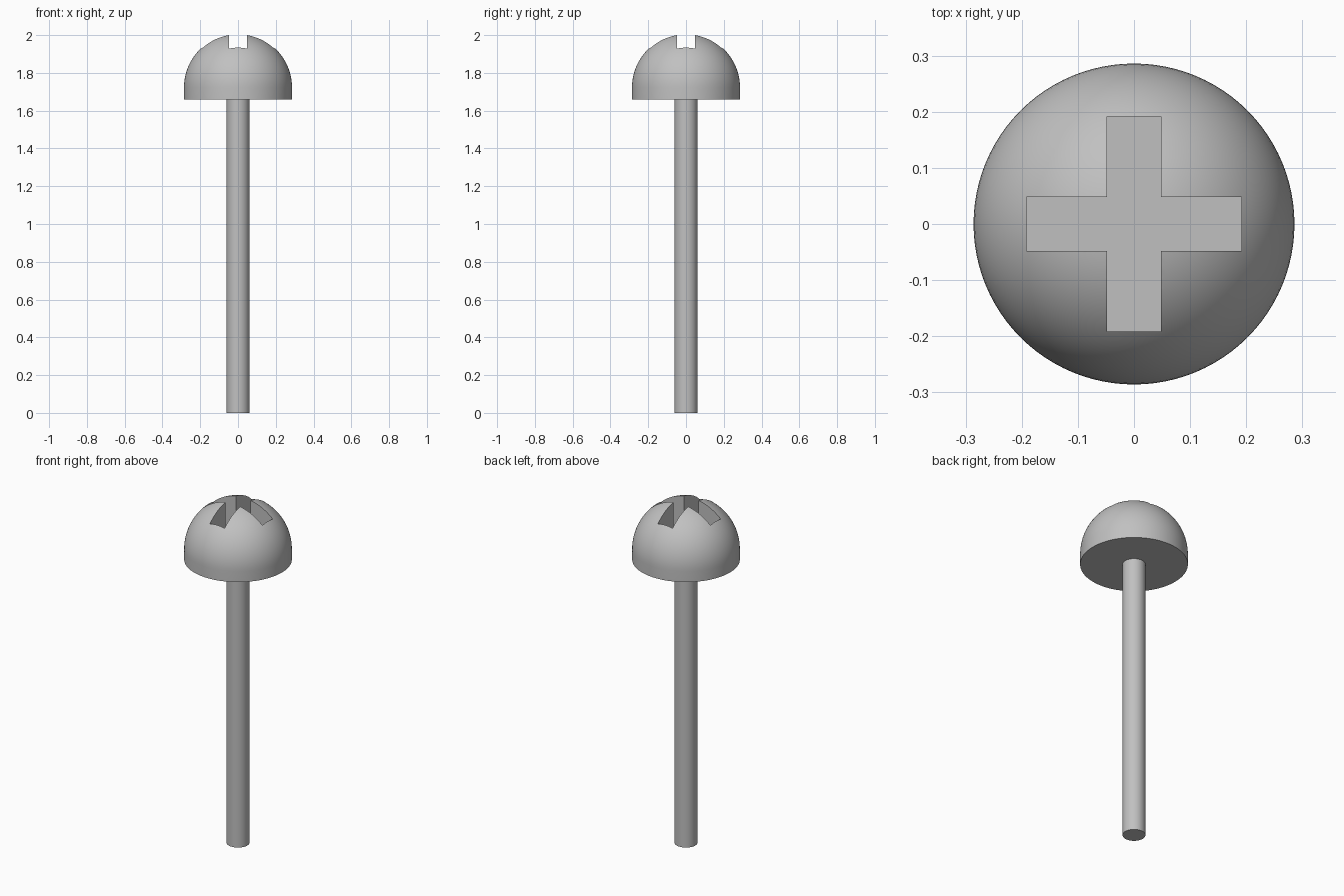
import bpy, bmesh
from math import sin, cos, pi, radians

cube = bpy.data.objects.get("Cube")
if cube:
    bpy.data.objects.remove(cube, do_unlink=True)

HEAD_R, HEAD_BASE, DOME_Z = 0.286, 1.66, 1.722
SHAFT_R = 0.061
SLOT_W, SLOT_L, SLOT_FLOOR = 0.048, 0.192, 1.80

steel = bpy.data.materials.new("steel_grey")
steel.use_nodes = True
grey = (0.53, 0.53, 0.53, 1)
steel.diffuse_color = grey
steel.node_tree.nodes["Principled BSDF"].inputs["Base Color"].default_value = grey


def make_object(name, bm):
    bmesh.ops.recalc_face_normals(bm, faces=bm.faces)
    mesh = bpy.data.meshes.new(name)
    bm.to_mesh(mesh)
    bm.free()
    mesh.materials.append(steel)
    obj = bpy.data.objects.new(name, mesh)
    bpy.context.collection.objects.link(obj)
    return obj


def lathe(name, profile, steps=96):
    """Spin a (radius, height) profile around the z axis."""
    bm = bmesh.new()
    verts = [bm.verts.new((r, 0, z)) for r, z in profile]
    edges = [bm.edges.new(pair) for pair in zip(verts, verts[1:])]
    bmesh.ops.spin(bm, geom=verts + edges, cent=(0, 0, 0), axis=(0, 0, 1),
                   angle=2 * pi, steps=steps)
    bmesh.ops.remove_doubles(bm, verts=bm.verts, dist=0.0001)
    return make_object(name, bm)


def select_only(obj):
    bpy.ops.object.select_all(action="DESELECT")
    obj.select_set(True)
    bpy.context.view_layer.objects.active = obj


# Domed head: short straight rim, then a hemisphere
rings = 24
dome = [(HEAD_R * cos(i / rings * pi / 2), DOME_Z + HEAD_R * sin(i / rings * pi / 2))
        for i in range(rings)]
head = lathe("screw_head", [(0, HEAD_BASE), (HEAD_R, HEAD_BASE)] + dome
             + [(0, DOME_Z + HEAD_R)])

# Plain round shaft, seated slightly inside the head
shaft = lathe("shaft", [(0, 0), (SHAFT_R, 0), (SHAFT_R, HEAD_BASE + 0.02),
                        (0, HEAD_BASE + 0.02)], 64)

# Cross-shaped cutter: one arm's three corners, turned four times
bm = bmesh.new()
outline = []
for turn in range(4):
    c, s = round(cos(turn * pi / 2)), round(sin(turn * pi / 2))
    for x, y in ((SLOT_L, -SLOT_W), (SLOT_L, SLOT_W), (SLOT_W, SLOT_W)):
        outline.append(bm.verts.new((c * x - s * y, s * x + c * y, SLOT_FLOOR)))
face = bm.faces.new(outline)
top = bmesh.ops.extrude_face_region(bm, geom=[face])["geom"]
bmesh.ops.translate(bm, vec=(0, 0, 0.4),
                    verts=[v for v in top if isinstance(v, bmesh.types.BMVert)])
cutter = make_object("slot_cutter", bm)
cutter.hide_render = True

# Cut the cross slot into the head
cut = head.modifiers.new("cross_slot", "BOOLEAN")
cut.operation = "DIFFERENCE"
cut.solver = "EXACT"
cut.object = cutter
select_only(head)
bpy.ops.object.modifier_apply(modifier=cut.name)
bpy.data.objects.remove(cutter, do_unlink=True)

for part in (head, shaft):
    select_only(part)
    bpy.ops.object.shade_smooth_by_angle(angle=radians(30))
